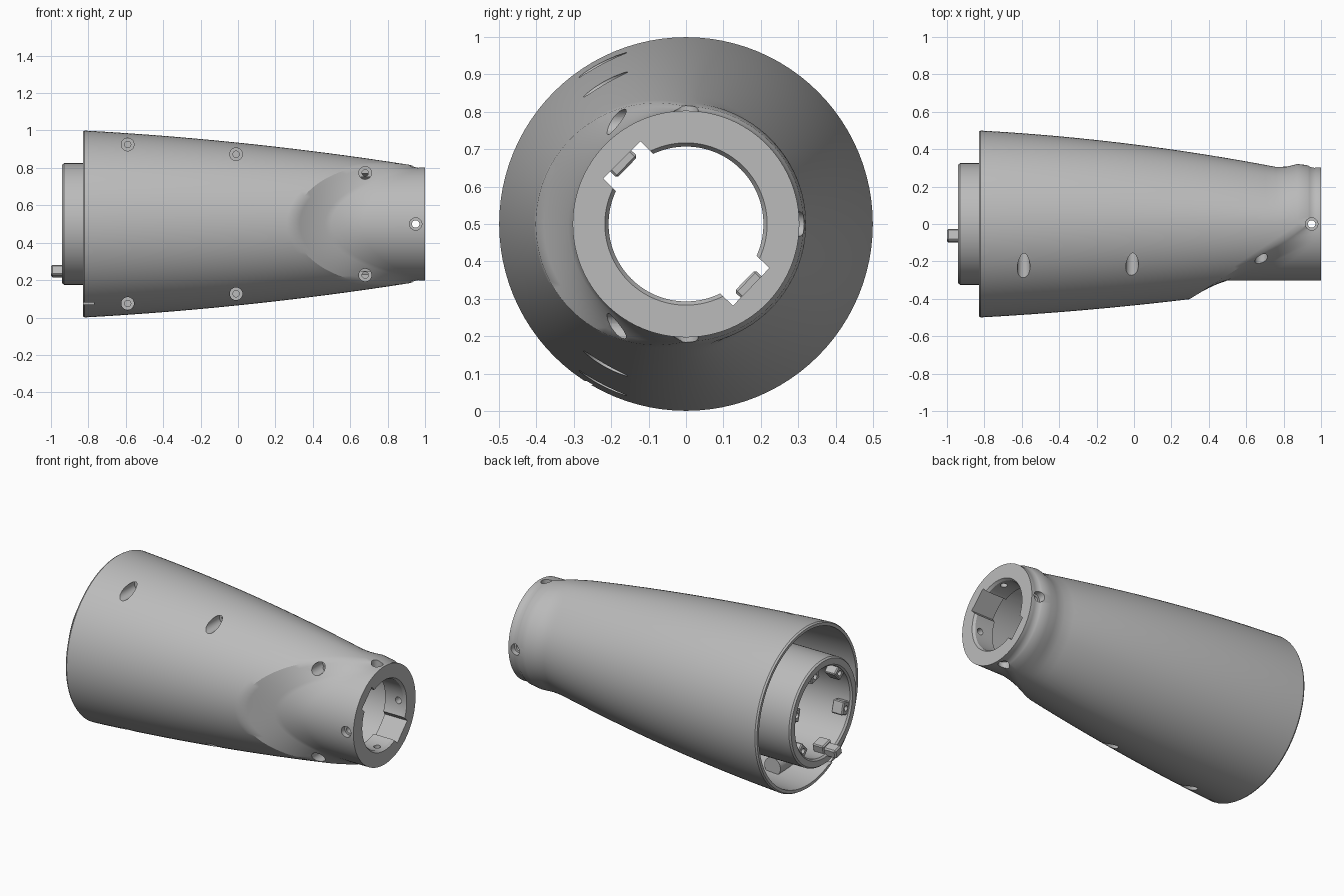
import bpy, bmesh, math
from mathutils import Matrix, Vector

cube = bpy.data.objects.get("Cube")
if cube:
    bpy.data.objects.remove(cube, do_unlink=True)

grey = bpy.data.materials.new("plain grey")
grey.use_nodes = True
grey.diffuse_color = (0.5, 0.5, 0.5, 1)
grey.node_tree.nodes["Principled BSDF"].inputs["Base Color"].default_value = (0.5, 0.5, 0.5, 1)

AXIS_Z = 0.5
SEGS = 96


def add_object(name, bm):
    bmesh.ops.recalc_face_normals(bm, faces=bm.faces)
    mesh = bpy.data.meshes.new(name)
    bm.to_mesh(mesh)
    bm.free()
    mesh.materials.append(grey)
    obj = bpy.data.objects.new(name, mesh)
    bpy.context.collection.objects.link(obj)
    return obj


def tube_of_rings(name, rings, closed=False):
    """Skin a list of point rings; closed joins last to first, otherwise ends are capped."""
    bm = bmesh.new()
    loops = [[bm.verts.new(p) for p in ring] for ring in rings]
    n = len(loops[0])
    pairs = list(zip(loops, loops[1:]))
    if closed:
        pairs.append((loops[-1], loops[0]))
    else:
        bm.faces.new(loops[0])
        bm.faces.new(loops[-1])
    for a, b in pairs:
        for i in range(n):
            j = (i + 1) % n
            bm.faces.new((a[i], a[j], b[j], b[i]))
    return add_object(name, bm)


def polar(x, r, t):
    return (x, r * math.cos(t), AXIS_Z + r * math.sin(t))


def lathe(name, profile, closed=False):
    angles = [math.tau * i / SEGS for i in range(SEGS)]
    return tube_of_rings(name, [[polar(x, r, t) for t in angles] for x, r in profile], closed)


def rod(name, start, end, radius):
    a, b = Vector(start), Vector(end)
    turn = (b - a).to_track_quat('Z', 'Y').to_matrix().to_4x4()
    bm = bmesh.new()
    bmesh.ops.create_cone(bm, cap_ends=True, segments=32, radius1=radius, radius2=radius,
                          depth=(b - a).length, matrix=Matrix.Translation((a + b) / 2) @ turn)
    return add_object(name, bm)


def radial_box(name, x0, x1, r0, r1, width, degrees, bevel=0):
    """Box spanning x0..x1 along the axis and r0..r1 outward at the given angle."""
    bm = bmesh.new()
    bmesh.ops.create_cube(bm, size=1)
    bm.transform(Matrix.Translation(((x0 + x1) / 2, (r0 + r1) / 2, 0))
                 @ Matrix.Diagonal((x1 - x0, r1 - r0, width, 1)))
    if bevel:
        bmesh.ops.bevel(bm, geom=bm.edges[:], offset=bevel, segments=1, affect='EDGES')
    bm.transform(Matrix.Translation((0, 0, AXIS_Z)) @ Matrix.Rotation(math.radians(degrees), 4, 'X'))
    return add_object(name, bm)


def cut(target, cutter):
    cutter.hide_render = True
    mod = target.modifiers.new("cut", 'BOOLEAN')
    mod.operation = 'DIFFERENCE'
    mod.solver = 'EXACT'
    mod.object = cutter
    bpy.context.view_layer.objects.active = target
    bpy.ops.object.modifier_apply(modifier=mod.name)
    bpy.data.objects.remove(cutter, do_unlink=True)


def smooth(t):
    t = min(max(t, 0), 1)
    return t * t * (3 - 2 * t)


# Outer shell: curved taper, flattened back, recessed neck on the front
def taper(x, f):
    u = x + 0.83
    r = 0.5 - 0.054 * u - 0.0293 * u * u
    dip = 0.036 * (u / 1.61) ** 2 * (1 - smooth((x - 0.77) / 0.12))
    return r - dip * smooth(-f * 1.2)


def shell_line(t):
    f = -math.cos(t)                     # 1 at the front, -1 at the back
    xb = 0.6
    for _ in range(30):                  # where the slanted recess meets the taper
        xb = min(0.93, 0.5 * xb + 0.5 * (0.3 + 1.58 * (0.4 - taper(xb, f) * f)))
    xt = min(xb + 0.2, 0.98)
    line = [polar(-0.83, 0.493, t)]
    for i in range(32):
        x = -0.82 + (xb + 0.82) * i / 31
        line.append(polar(x, taper(x, f), t))
    for i in range(1, 7):
        k = i / 6
        x = xb + (xt - xb) * k
        line.append(polar(x, taper(x, f) * (1 - k) + 0.303 * k - 0.012 * k * (1 - k), t))
    for i in range(1, 4):
        line.append(polar(xt + (1 - xt) * i / 3, 0.303, t))
    return line


lines = [shell_line(math.tau * i / SEGS) for i in range(SEGS)]
shell = tube_of_rings("outer_shell", list(zip(*lines)))

# Screw positions: along the axis, height off the axis, counterbore floor
screws = [(x, AXIS_Z + side * h, floor) for side in (1, -1)
          for x, h, floor in ((-0.59, 0.425, -0.12), (-0.01, 0.373, -0.12), (0.68, 0.273, -0.1))]

# Hollow rear, leaving screw posts standing
cavity = lathe("cavity_cutter", [(-0.9, 0.475), (-0.83, 0.475), (-0.6, 0.463), (-0.3, 0.44),
                                 (0, 0.405), (0.15, 0.38), (0.25, 0.326)])
for x, z, floor in screws:
    if x < 0.5:
        cut(cavity, rod("post", (x, -0.6, z), (x, 0, z), 0.055))
cut(shell, cavity)

# Bore through the neck with two keyways
cut(shell, lathe("bore_cutter", [(0.2, 0.27), (0.84, 0.27), (0.86, 0.207), (0.985, 0.207),
                                 (1.0, 0.217), (1.05, 0.217)]))
for angle in (135, -44):
    cut(shell, radial_box("keyway_cutter", 0.8, 1.1, 0.1, 0.242, 0.14, angle))

# Counterbored screw holes
for x, z, floor in screws:
    cut(shell, rod("counterbore_cutter", (x, -0.6, z), (x, floor, z), 0.034))
    cut(shell, rod("screw_hole_cutter", (x, -0.3, z), (x, floor + 0.08, z), 0.017))

# Four radial holes in the neck
for y, z in ((1, 0), (-1, 0), (0, 1), (0, -1)):
    def at(r):
        return (0.95, y * r, AXIS_Z + z * r)
    cut(shell, rod("neck_bore_cutter", at(0.4), at(0.27), 0.033))
    cut(shell, rod("neck_hole_cutter", at(0.3), at(0.1), 0.02))

# Slit in the rear rim
bm = bmesh.new()
bmesh.ops.create_cube(bm, size=1)
bm.transform(Matrix.Translation((-0.82, -0.27, 0.075)) @ Matrix.Diagonal((0.1, 0.2, 0.01, 1)))
cut(shell, add_object("slit_cutter", bm))

# Inner tube protruding from the rear
tube = lathe("inner_tube", [(-0.93, 0.325), (0.28, 0.325), (0.28, 0.27), (-0.93, 0.27),
                            (-0.94, 0.28), (-0.94, 0.317)], closed=True)

# Lugs around the tube mouth, one carrying a locating peg
parts = [shell, tube]
for k in range(6):
    angle = 16 + 60 * k
    lug = radial_box("lug_%d" % (k + 1), -0.925, -0.85, 0.218, 0.29, 0.08, angle, 0.006)
    a = math.radians(angle)
    cut(lug, rod("lug_hole_cutter", polar(-0.96, 0.248, a), polar(-0.88, 0.248, a), 0.016))
    parts.append(lug)
parts.append(radial_box("locating_peg", -1, -0.88, 0.232, 0.288, 0.066, 256, 0.008))

for obj in parts:
    bpy.ops.object.select_all(action='DESELECT')
    obj.select_set(True)
    bpy.context.view_layer.objects.active = obj
    bpy.ops.object.shade_smooth_by_angle(angle=math.radians(30))
